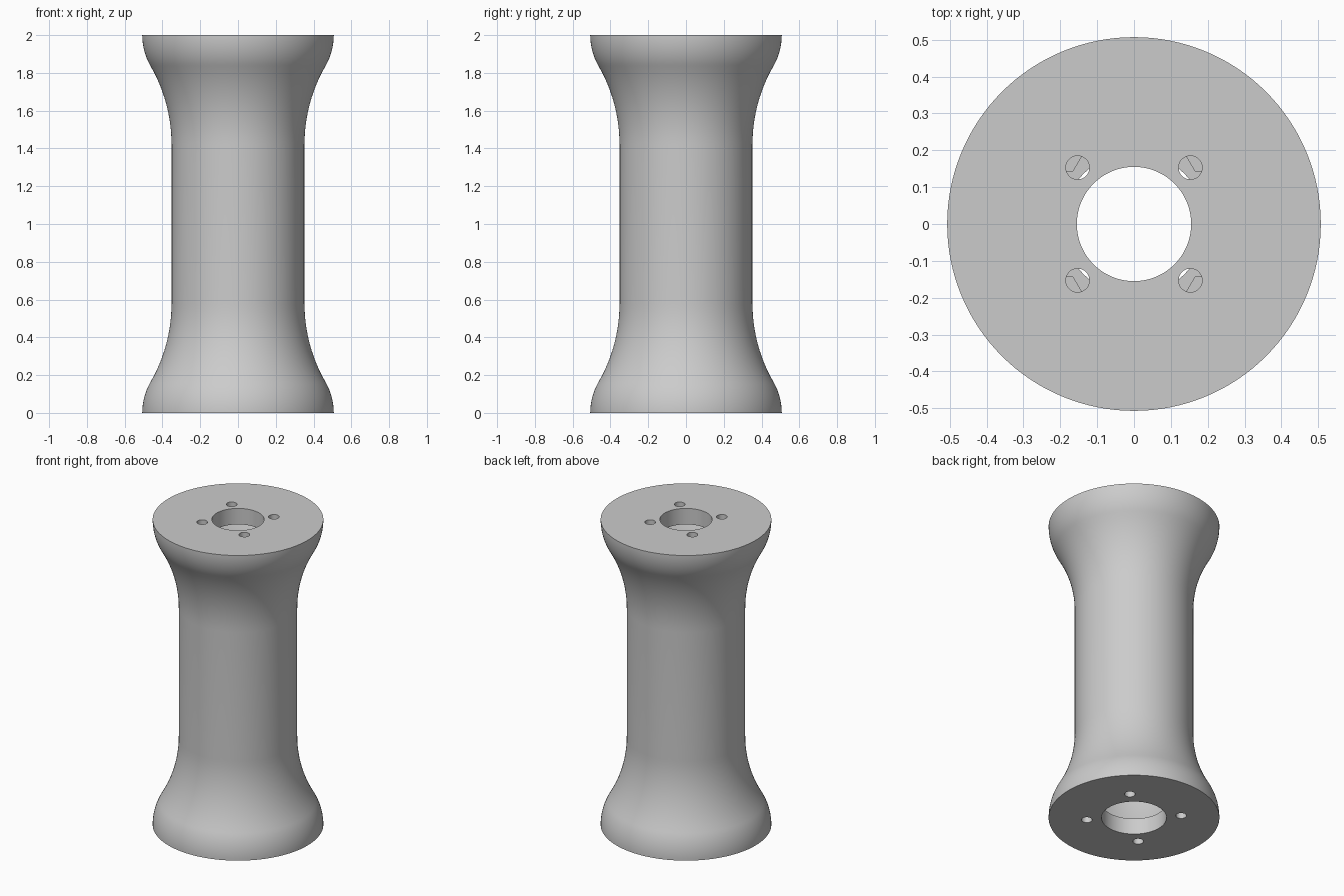
import bpy, bmesh
from math import sin, cos, asin, radians, pi
from mathutils import Matrix, Vector

if "Cube" in bpy.data.objects:
    bpy.data.objects.remove(bpy.data.objects["Cube"], do_unlink=True)

HEIGHT, RIM, WAIST = 2.0, 0.507, 0.352
CONCAVE, CONVEX, FLARE = 0.83, 0.327, radians(30)
WALL, FLANGE = 0.1, 0.105
TOP_BORE, BOTTOM_BORE = 0.155, 0.193
STEPS = 12

grey = bpy.data.materials.new("light_grey")
grey.use_nodes = True
colour = (0.6, 0.6, 0.6, 1)
grey.diffuse_color = colour
grey.node_tree.nodes["Principled BSDF"].inputs["Base Color"].default_value = colour


def upper_half(inset, end_angle):
    """S-curve from the waist up to the rim, moved inward by inset."""
    start = HEIGHT - (CONCAVE + CONVEX) * sin(FLARE)
    pts = []
    for i in range(STEPS + 1):
        a = FLARE * i / STEPS
        pts.append((WAIST + CONCAVE - (CONCAVE + inset) * cos(a),
                    start + (CONCAVE + inset) * sin(a)))
    for i in range(1, STEPS + 1):
        a = FLARE + (end_angle - FLARE) * i / STEPS
        pts.append((RIM - CONVEX + (CONVEX - inset) * cos(a),
                    HEIGHT - (CONVEX - inset) * sin(a)))
    return pts


def full_height(pts):
    return [(r, HEIGHT - z) for r, z in reversed(pts)] + pts


def make_object(name, bm):
    mesh = bpy.data.meshes.new(name)
    bm.to_mesh(mesh)
    bm.free()
    mesh.materials.append(grey)
    obj = bpy.data.objects.new(name, mesh)
    bpy.context.collection.objects.link(obj)
    return obj


def four_posts(name, offset, radius, low, high, sides, turn=0, bm=None):
    """Upright prisms at the four corners of a square."""
    bm = bm or bmesh.new()
    for x in (-offset, offset):
        for y in (-offset, offset):
            bmesh.ops.create_cone(
                bm, cap_ends=True, segments=sides, radius1=radius, radius2=radius,
                depth=high - low,
                matrix=Matrix.Translation((x, y, (low + high) / 2)) @ Matrix.Rotation(turn, 4, "Z"))
    return bm


# Hollow spool body: outer curve, then bores and inner cavity
outer = full_height(upper_half(0, 0))
cavity = full_height(upper_half(WALL, asin(FLANGE / (CONVEX - WALL))))
profile = outer + [(TOP_BORE, HEIGHT), (TOP_BORE, HEIGHT - FLANGE)]
profile += cavity[::-1] + [(BOTTOM_BORE, FLANGE), (BOTTOM_BORE, 0)]

bm = bmesh.new()
verts = [bm.verts.new((r, 0, z)) for r, z in profile]
edges = [bm.edges.new((v, verts[(i + 1) % len(verts)])) for i, v in enumerate(verts)]
bmesh.ops.spin(bm, geom=verts + edges, cent=(0, 0, 0), axis=(0, 0, 1),
               angle=2 * pi, steps=128, use_merge=False)
bmesh.ops.remove_doubles(bm, verts=bm.verts, dist=0.0001)
bmesh.ops.recalc_face_normals(bm, faces=bm.faces)
body = make_object("spool_body", bm)

# Screw holes in both flanges, and hexagonal nut pockets in the lower one
holes = four_posts("screw", 0.153, 0.032, HEIGHT - FLANGE - 0.02, HEIGHT + 0.05, 32)
four_posts("screw", 0.199, 0.032, -0.05, FLANGE + 0.02, 32, bm=holes)
pockets = four_posts("nut", 0.199, 0.065, FLANGE - 0.045, FLANGE + 0.02, 6, radians(30))
cutters = [make_object("screw_hole_cutter", holes), make_object("nut_pocket_cutter", pockets)]

bpy.ops.object.select_all(action="DESELECT")
body.select_set(True)
bpy.context.view_layer.objects.active = body
for cutter in cutters:
    cutter.hide_render = True
    cut = body.modifiers.new(cutter.name, "BOOLEAN")
    cut.operation = "DIFFERENCE"
    cut.solver = "EXACT"
    cut.object = cutter
    bpy.ops.object.modifier_apply(modifier=cut.name)
    bpy.data.objects.remove(cutter, do_unlink=True)

bpy.ops.object.shade_smooth_by_angle(angle=radians(30))
